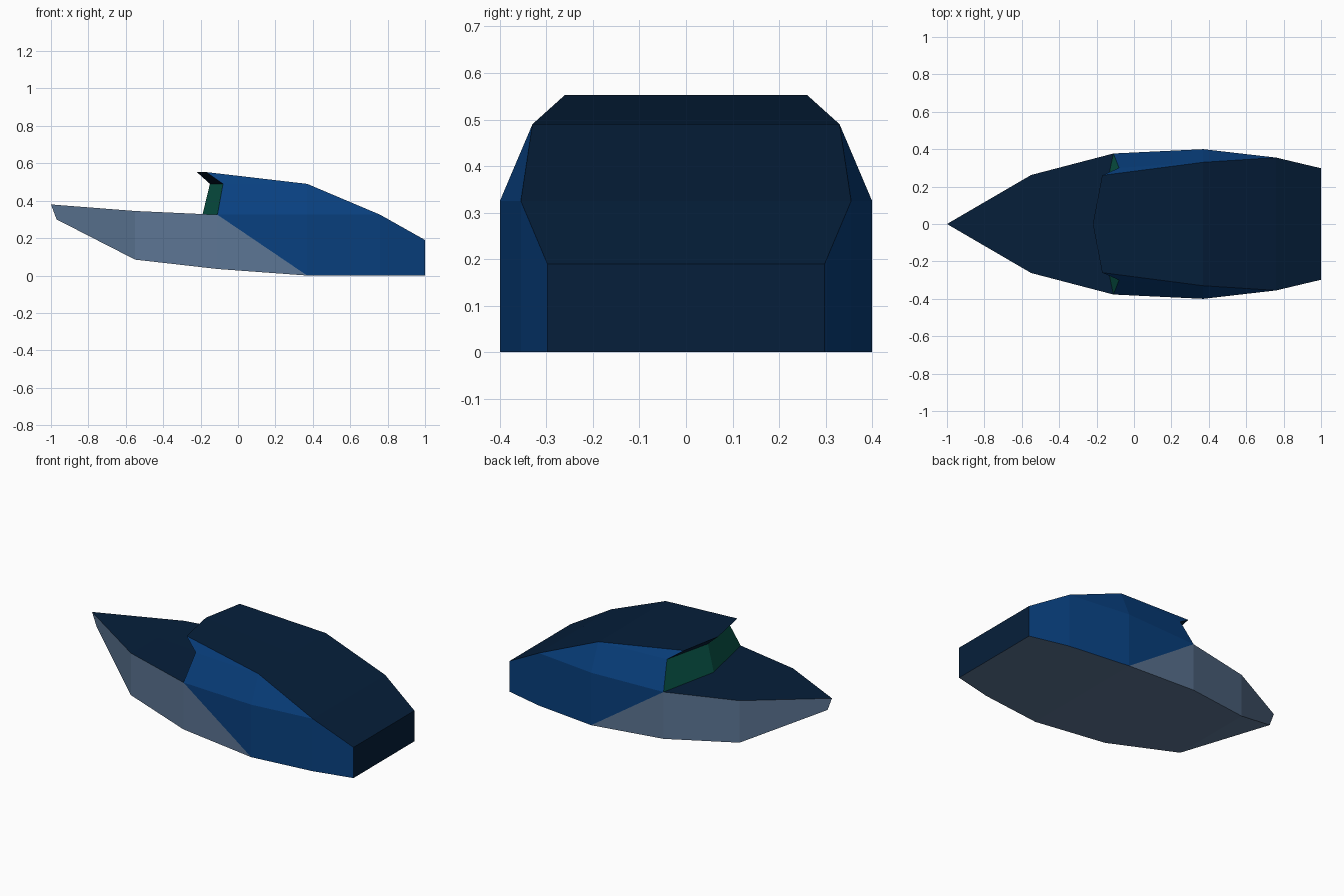
import bpy, bmesh
from mathutils import Vector

cube = bpy.data.objects.get("Cube")
if cube:
    bpy.data.objects.remove(cube, do_unlink=True)


def material(name, rgb):
    mat = bpy.data.materials.new(name)
    mat.use_nodes = True
    color = (*[(c / 255) ** 2.2 for c in rgb], 1)
    mat.diffuse_color = color
    mat.node_tree.nodes["Principled BSDF"].inputs["Base Color"].default_value = color
    return mat


navy = material("dark navy", (14, 36, 61))
blue = material("deep blue", (17, 66, 126))
grey = material("blue grey", (92, 116, 146))
green = material("green glass", (18, 90, 76))


def mirrored_part(name, mat, panels, inside=(0.2, 0, 0.2)):
    """Build panels and their mirror across y = 0, all facing away from inside."""
    bm = bmesh.new()
    for panel in panels:
        for side in (1, -1):
            face = bm.faces.new([bm.verts.new((x, side * y, z)) for x, y, z in panel])
            face.normal_update()
            if face.normal.dot(face.calc_center_median() - Vector(inside)) < 0:
                face.normal_flip()
    bmesh.ops.remove_doubles(bm, verts=bm.verts, dist=0.001)
    mesh = bpy.data.meshes.new(name)
    bm.to_mesh(mesh)
    bm.free()
    mesh.materials.append(mat)
    obj = bpy.data.objects.new(name, mesh)
    bpy.context.collection.objects.link(obj)
    return obj


def centre(p):
    return (p[0], 0, p[2])


# Hull stations from bow to stern: upper edge and lower edge
top = [(-1, 0, 0.38), (-0.55, 0.262, 0.345), (-0.11, 0.377, 0.325),
       (0.37, 0.4, 0.325), (0.76, 0.355, 0.325), (1, 0.298, 0.19)]
low = [(-0.97, 0, 0.30)] + [(p[0], p[1], z) for p, z in zip(top[1:], (0.085, 0.035, 0, 0, 0))]

# Grey bow sides end on a diagonal, blue sides carry on to the stern
mirrored_part("bow_sides", grey, [
    (top[0], top[1], low[1], low[0]),
    (top[1], top[2], low[2], low[1]),
    (top[2], low[3], low[2])])
mirrored_part("stern_sides", blue, [
    (top[2], top[3], low[3]),
    (top[3], top[4], low[4], low[3]),
    (top[4], top[5], low[5], low[4])])

# Flat bottom and transom
bottom = [(low[0], low[1], centre(low[1]))]
bottom += [(a, b, centre(b), centre(a)) for a, b in zip(low[1:], low[2:])]
mirrored_part("hull_bottom", grey, bottom)
mirrored_part("transom", navy, [(top[5], centre(top[5]), centre(low[5]), low[5])])

# Windscreen corners and roof corners
glass_foot, glass_head = (-0.19, 0, 0.325), (-0.15, 0, 0.49)
glass_side = (-0.08, 0.30, 0.49)
roof_nose, roof_front, roof_mid = (-0.22, 0, 0.553), (-0.17, 0.26, 0.553), (0.37, 0.33, 0.49)

# Foredeck
mirrored_part("foredeck", navy, [
    (top[0], top[1], centre(top[1])),
    (centre(top[1]), top[1], top[2], glass_foot)])

# Windscreen in two panes
mirrored_part("windscreen", green, [(glass_foot, top[2], glass_side, glass_head)])

# Cabin sides
mirrored_part("cabin_sides", blue, [
    (top[2], top[3], roof_mid, glass_side),
    (glass_side, roof_mid, roof_front),
    (top[3], top[4], roof_mid)])

# Roof running down to the stern, with the brow under its front edge
mirrored_part("cabin_roof", navy, [
    (roof_nose, roof_front, roof_mid, centre(roof_mid)),
    (centre(roof_mid), roof_mid, top[4], centre(top[4])),
    (centre(top[4]), top[4], top[5], centre(top[5]))])
mirrored_part("roof_brow", navy, [(roof_nose, roof_front, glass_side, glass_head)],
              inside=(0.2, 0, 0.45))
